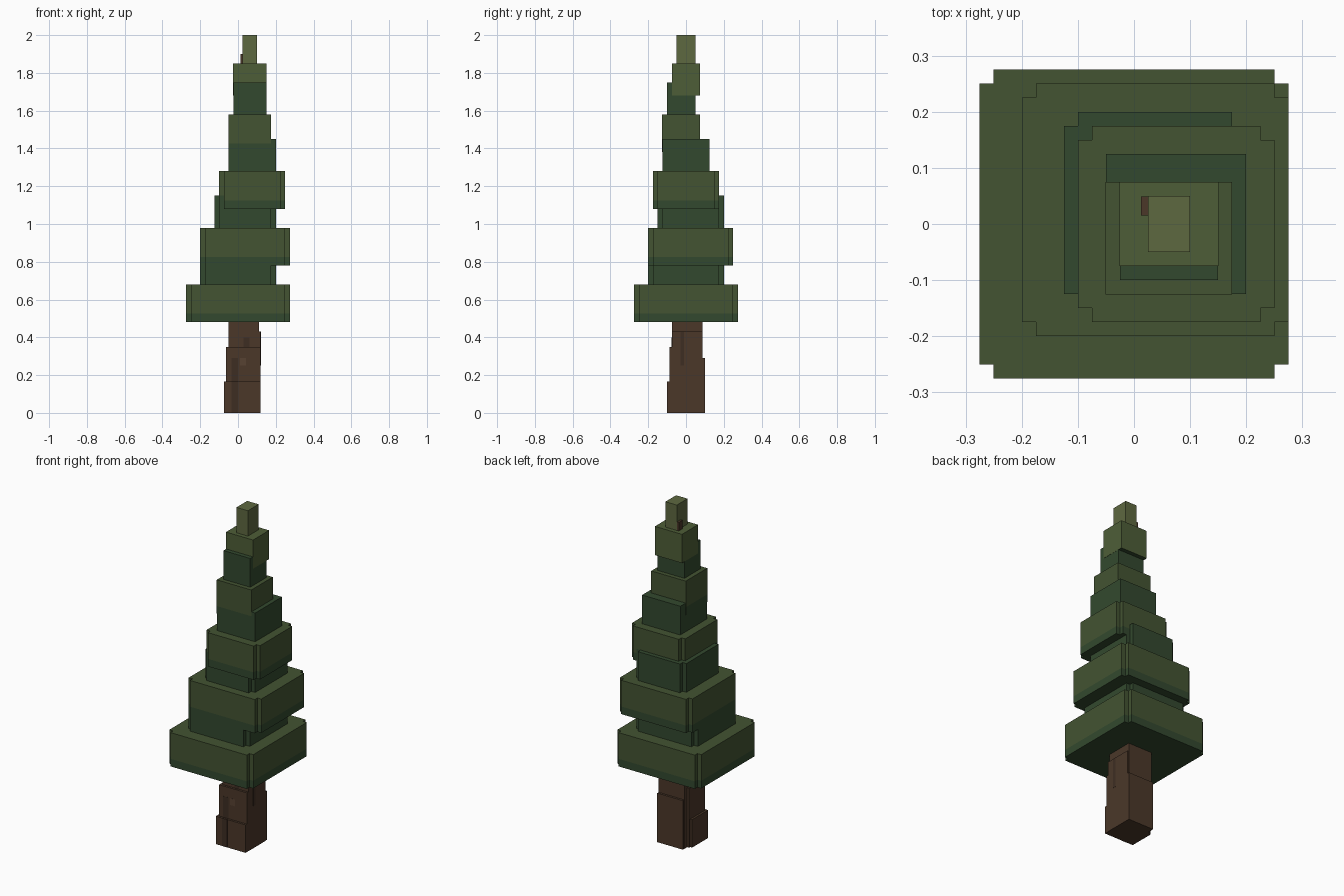
import bpy, bmesh

if "Cube" in bpy.data.objects:
    bpy.data.objects.remove(bpy.data.objects["Cube"])


def mat(name, rgb):
    m = bpy.data.materials.new(name)
    # sRGB to linear
    m.diffuse_color = tuple((c / 255) ** 2.2 for c in rgb) + (1,)
    m.use_nodes = True
    m.node_tree.nodes["Principled BSDF"].inputs["Base Color"].default_value = m.diffuse_color
    return m


LIGHT = mat("needles_light", (69, 84, 53))
DARK = mat("needles_dark", (54, 74, 50))
CROWN = mat("needles_crown", (79, 94, 58))
TIP = mat("needles_tip", (94, 104, 66))
BARK = mat("bark", (76, 58, 45))
BARK_DARK = mat("bark_dark", (64, 49, 39))
KNOT = mat("bark_knot", (88, 68, 53))


def block(name, x, y, z, main, notch=0.0, band=0.0, base=None):
    """Prism with optional notched corners and a darker band around its foot."""
    (x0, x1), (y0, y1), n = x, y, notch
    if n:
        outline = [(x0 + n, y0), (x1 - n, y0), (x1 - n, y0 + n), (x1, y0 + n),
                   (x1, y1 - n), (x1 - n, y1 - n), (x1 - n, y1), (x0 + n, y1),
                   (x0 + n, y1 - n), (x0, y1 - n), (x0, y0 + n), (x0 + n, y0 + n)]
    else:
        outline = [(x0, y0), (x1, y0), (x1, y1), (x0, y1)]
    levels = [z[0], z[0] + band, z[1]] if band else list(z)
    bm = bmesh.new()
    rings = [[bm.verts.new((px, py, h)) for px, py in outline] for h in levels]
    k = len(outline)
    bm.faces.new(rings[0][::-1]).material_index = 1 if base else 0
    bm.faces.new(rings[-1])
    for r, (a, b) in enumerate(zip(rings, rings[1:])):
        for i in range(k):
            j = (i + 1) % k
            f = bm.faces.new((a[i], a[j], b[j], b[i]))
            f.material_index = 1 if band and r == 0 else 0
    me = bpy.data.meshes.new(name)
    bm.to_mesh(me)
    bm.free()
    me.materials.append(main)
    if base:
        me.materials.append(base)
    ob = bpy.data.objects.new(name, me)
    bpy.context.collection.objects.link(ob)
    return ob


# Trunk: stepped overlapping bark blocks
block("trunk_core", (-0.05, 0.11), (-0.075, 0.0875), (0, 0.5), BARK)
block("trunk_right", (0.0, 0.12), (-0.074, 0.087), (0, 0.43), BARK)
block("trunk_front_upper", (-0.0625, 0.1195), (-0.0875, 0.06), (0, 0.35), BARK)
block("trunk_front_lower", (-0.075, 0.119), (-0.1, 0.05), (0, 0.165), BARK)
block("trunk_back", (-0.049, 0.1185), (0.0, 0.1), (0, 0.29), BARK)

# Bark streaks and knot on the front, streaks on the right side
for i, (x0, x1, y, z0, z1) in enumerate([(-0.035, 0.0, -0.1, 0.0, 0.165),
                                         (-0.035, 0.0, -0.0875, 0.165, 0.29),
                                         (0.03, 0.06, -0.075, 0.35, 0.4)]):
    block(f"bark_streak_{i}", (x0, x1), (y - 0.001, y + 0.01), (z0, z1), BARK_DARK)
block("bark_streak_side", (0.1, 0.121), (-0.03, -0.01), (0.25, 0.43), BARK_DARK)
block("bark_knot", (0.01, 0.042), (-0.0885, -0.08), (0.25, 0.29), KNOT)

# Dark inner foliage
N = 0.025
block("inner_foliage_1", (-0.2, 0.2), (-0.2, 0.2), (0.68, 0.78), DARK, N)
block("inner_foliage_2", (-0.125, 0.2), (-0.15, 0.2), (0.98, 1.15), DARK, N)
block("inner_foliage_3", (-0.05, 0.2), (-0.125, 0.125), (1.28, 1.45), DARK)
block("inner_foliage_4", (-0.025, 0.15), (-0.1, 0.05), (1.58, 1.75), DARK)

# Light foliage tiers with dark lower rims
block("tier_1", (-0.275, 0.275), (-0.275, 0.275), (0.48, 0.68), LIGHT, N, 0.045, DARK)
block("tier_2", (-0.2, 0.275), (-0.2, 0.25), (0.78, 0.98), LIGHT, N, 0.045, DARK)
block("tier_3", (-0.1, 0.25), (-0.175, 0.175), (1.08, 1.28), LIGHT, N, 0.045, DARK)
block("tier_4", (-0.051, 0.175), (-0.126, 0.075), (1.38, 1.58), LIGHT, 0, 0.045, DARK)
block("tier_5", (-0.026, 0.151), (-0.075, 0.075), (1.68, 1.85), CROWN, 0, 0, DARK)

# Tip and the bit of trunk showing beside it
block("tip", (0.025, 0.1), (-0.05, 0.05), (1.84, 2.0), TIP)
block("trunk_top", (0.0125, 0.04), (0.015, 0.049), (1.84, 1.9), BARK)
